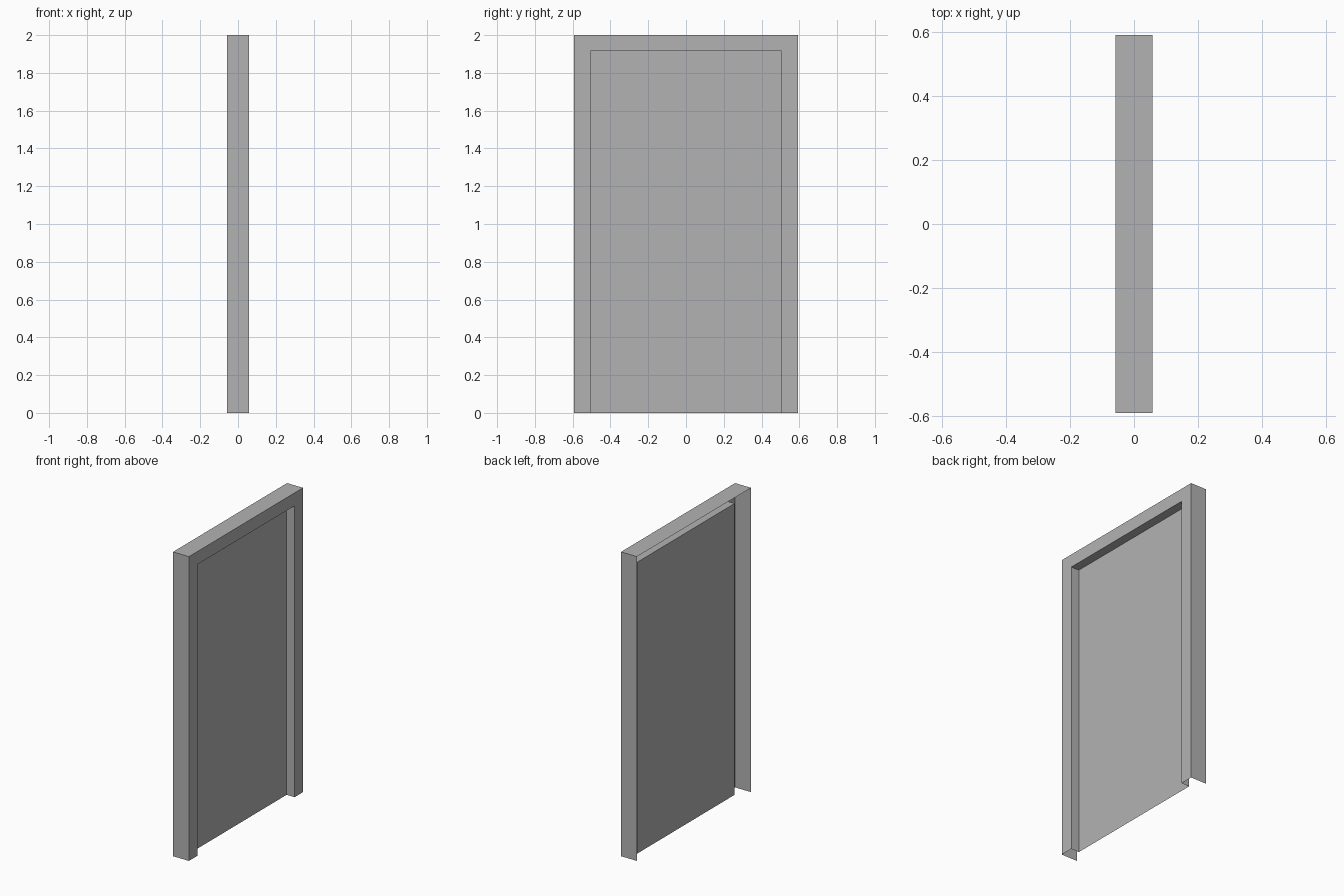
import bpy
import bmesh

cube = bpy.data.objects.get("Cube")
if cube:
    bpy.data.objects.remove(cube, do_unlink=True)

# Overall sizes
HALF_DEPTH = 0.058
OUTER = (0.592, 2.0)      # half width, height
INNER = (0.505, 1.915)
PANEL_X = 0.0

grey = bpy.data.materials.new("plain_grey")
grey.use_nodes = True
grey.diffuse_color = (0.45, 0.45, 0.45, 1)
grey.node_tree.nodes["Principled BSDF"].inputs["Base Color"].default_value = grey.diffuse_color


def arch(bm, x, size):
    """Four points up one side, across the top and down the other."""
    w, h = size
    return [bm.verts.new((x, y, z)) for y, z in ((-w, 0), (-w, h), (w, h), (w, 0))]


def finish(bm, name):
    mesh = bpy.data.meshes.new(name)
    bm.to_mesh(mesh)
    bm.free()
    mesh.materials.append(grey)
    obj = bpy.data.objects.new(name, mesh)
    bpy.context.collection.objects.link(obj)
    return obj


# Frame: thin folded sheet (outer wall, front face, reveal), open at back and bottom
bm = bmesh.new()
section = [(-HALF_DEPTH, OUTER), (HALF_DEPTH, OUTER), (HALF_DEPTH, INNER), (PANEL_X, INNER)]
rings = [arch(bm, x, size) for x, size in section]
for a, b in zip(rings, rings[1:]):
    for i in range(3):
        bm.faces.new((b[i], b[i + 1], a[i + 1], a[i]))
finish(bm, "door_frame")

# Door panel: flat sheet closing the recess
bm = bmesh.new()
bm.faces.new(reversed(arch(bm, PANEL_X, INNER)))
finish(bm, "door_panel")
